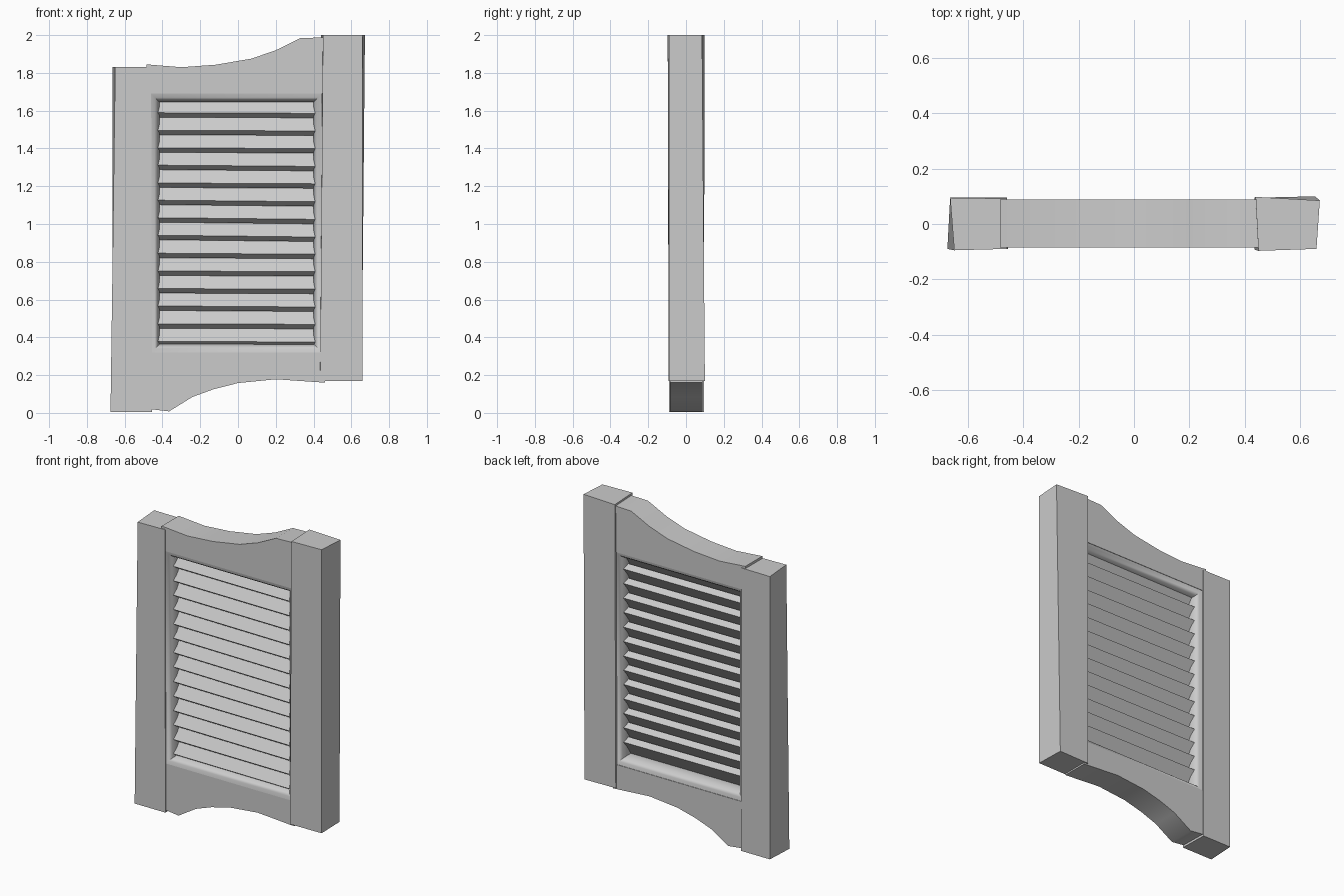
import bpy, bmesh, math, random
from mathutils import Matrix

random.seed(4)
cube = bpy.data.objects.get("Cube")
if cube:
    bpy.data.objects.remove(cube)

paint = bpy.data.materials.new("light_grey_wood")
paint.use_nodes = True
GREY = (0.6, 0.6, 0.6, 1)
paint.diffuse_color = GREY
paint.node_tree.nodes["Principled BSDF"].inputs["Base Color"].default_value = GREY


def finish(name, bm):
    bmesh.ops.recalc_face_normals(bm, faces=bm.faces)
    mesh = bpy.data.meshes.new(name)
    bm.to_mesh(mesh)
    bm.free()
    mesh.materials.append(paint)
    mesh.shade_smooth()
    mesh.set_sharp_from_angle(angle=math.radians(40))
    obj = bpy.data.objects.new(name, mesh)
    bpy.context.collection.objects.link(obj)
    return obj


def loft(name, loops, closed=False):
    """Skin a list of equal-sized point loops, capping both ends unless closed."""
    bm = bmesh.new()
    rings = [[bm.verts.new(p) for p in loop] for loop in loops]
    pairs = list(zip(rings, rings[1:]))
    if closed:
        pairs.append((rings[-1], rings[0]))
    else:
        bm.faces.new(rings[0])
        bm.faces.new(rings[-1])
    n = len(rings[0])
    for a, b in pairs:
        for i in range(n):
            j = (i + 1) % n
            bm.faces.new((a[i], a[j], b[j], b[i]))
    return finish(name, bm)


def prism(name, outline, y0, y1):
    return loft(name, [[(x, y, z) for x, z in outline] for y in (y0, y1)])


def post(name, bottom, top, z0, z1):
    return loft(name, [[(x, y, z) for x, y in plan]
                       for plan, z in ((bottom, z0), (top, z1))])


# Slightly crooked side posts
post("right_post",
     [(-0.675, -0.09), (-0.455, -0.09), (-0.46, 0.095), (-0.665, 0.095)],
     [(-0.65, -0.095), (-0.46, -0.09), (-0.46, 0.092), (-0.665, 0.095)], 0.005, 1.83)
post("left_post",
     [(0.66, -0.09), (0.435, -0.092), (0.435, 0.095), (0.655, 0.1)],
     [(0.66, -0.09), (0.45, -0.097), (0.44, 0.098), (0.672, 0.085)], 0.17, 2.0)

# Curved rails above and below the louvres
top_curve = [(0.46, 1.988), (0.33, 1.984), (0.2, 1.92), (0.07, 1.875),
             (-0.12, 1.843), (-0.3, 1.83), (-0.485, 1.845)]
bottom_curve = [(-0.465, 0.02), (-0.365, 0.008), (-0.24, 0.085), (-0.13, 0.125),
                (0, 0.158), (0.2, 0.178), (0.46, 0.16)]
prism("top_rail", [(-0.485, 1.69), (0.46, 1.69)] + top_curve, -0.085, 0.088)
prism("bottom_rail", bottom_curve + [(0.46, 0.32), (-0.465, 0.32)], -0.085, 0.088)


# Rounded moulding around the opening
def frame_loop(y, inset):
    x0, x1, z0, z1 = -0.46 + inset, 0.445 - inset, 0.32 + inset, 1.69 - inset
    return [(x0, y, z0), (x1, y, z0), (x1, y, z1), (x0, y, z1)]


moulding = [(-0.085, 0), (-0.078, 0.02), (-0.06, 0.034), (-0.03, 0.045)]
moulding += [(-y, inset) for y, inset in reversed(moulding)]
loft("inner_frame", [frame_loop(y, inset) for y, inset in moulding], closed=True)

# Tilted slats, front edge low and back edge high
for i in range(14):
    bm = bmesh.new()
    bmesh.ops.create_cube(bm, size=1)
    wobble = random.uniform(0.003, 0.012)
    turn = Matrix.Rotation(wobble, 4, "Y") @ Matrix.Rotation(math.radians(56), 4, "X")
    place = Matrix.Translation((-0.001, 0, 0.419 + i * 0.0931))
    bmesh.ops.transform(bm, verts=bm.verts,
                        matrix=place @ turn @ Matrix.Diagonal((0.86, 0.13, 0.043, 1)))
    finish(f"slat_{i + 1:02d}", bm)
